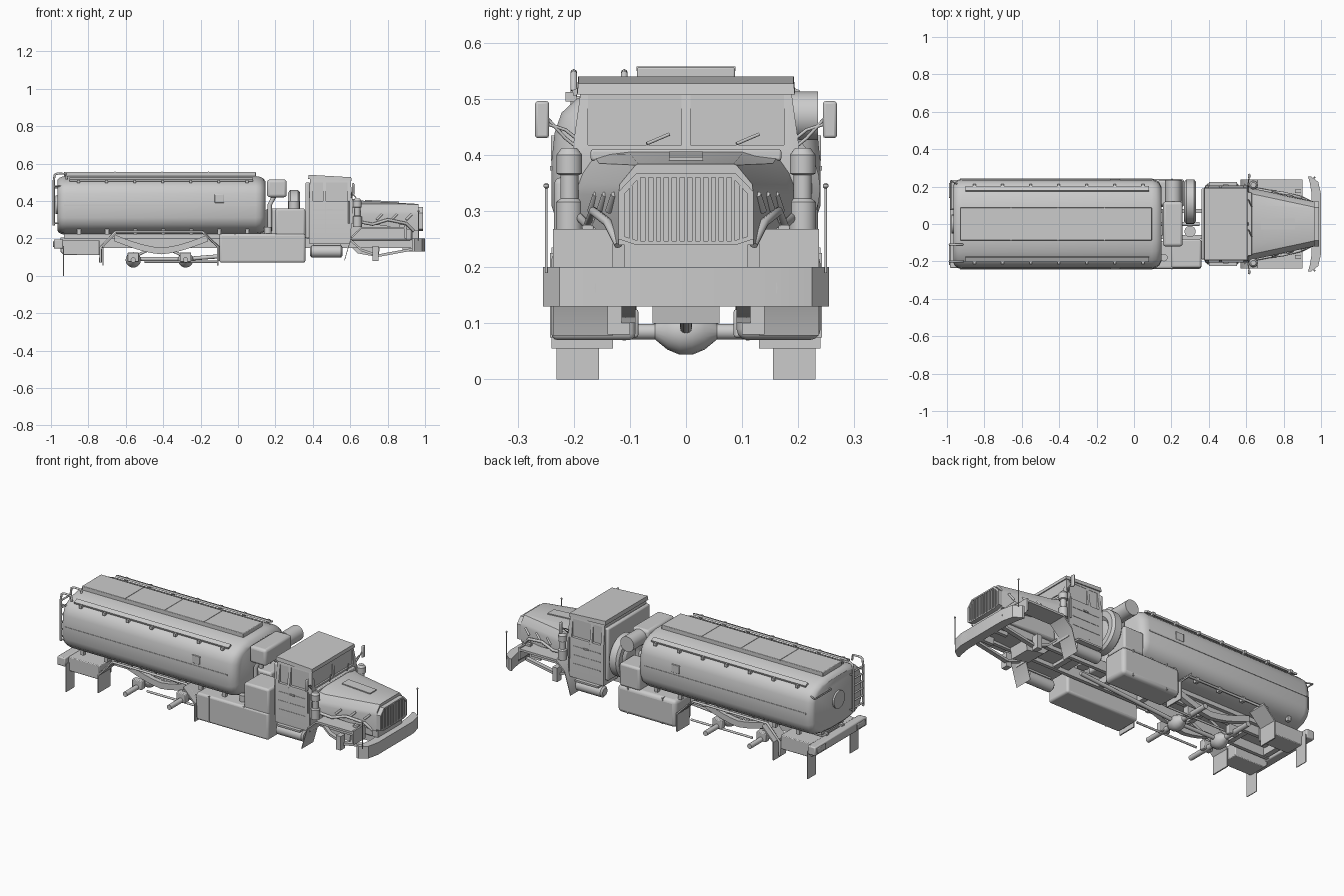
import bpy, bmesh, math
from mathutils import Vector

if "Cube" in bpy.data.objects:
    bpy.data.objects.remove(bpy.data.objects["Cube"])


def loft(name, rings, mirror=False, bevel=0, seg=2):
    """Skin closed rings of points, cap both ends."""
    bm = bmesh.new()
    vs = [[bm.verts.new(p) for p in r] for r in rings]
    for a, b in zip(vs, vs[1:]):
        for i in range(len(a)):
            j = (i + 1) % len(a)
            bm.faces.new((a[i], a[j], b[j], b[i]))
    bm.faces.new(vs[0])
    bm.faces.new(vs[-1])
    bmesh.ops.recalc_face_normals(bm, faces=bm.faces)
    me = bpy.data.meshes.new(name)
    bm.to_mesh(me)
    bm.free()
    ob = bpy.data.objects.new(name, me)
    bpy.context.collection.objects.link(ob)
    if bevel:
        m = ob.modifiers.new("bevel", 'BEVEL')
        m.width, m.segments = bevel, seg
    if mirror:
        m = ob.modifiers.new("mirror", 'MIRROR')
        m.use_axis = (False, True, False)
        m.use_mirror_merge = False
    return ob


def box(name, x, y, z, mirror=False, bevel=0, seg=2):
    return loft(name, [[(a, y[0], z[0]), (a, y[1], z[0]), (a, y[1], z[1]), (a, y[0], z[1])] for a in x],
                mirror, bevel, seg)


def prism(name, pts, y0, y1, mirror=False, bevel=0):
    """Side profile (x, z) extruded across y."""
    return loft(name, [[(x, y, z) for x, z in pts] for y in (y0, y1)], mirror, bevel)


def lathe(name, a, b, prof, mirror=False, n=20):
    """Round part from a to b; prof = (fraction, radius)."""
    a, b = Vector(a), Vector(b)
    q = (b - a).to_track_quat('Z', 'Y')
    rings = [[a.lerp(b, t) + q @ Vector((r * math.cos(k * math.tau / n), r * math.sin(k * math.tau / n), 0))
              for k in range(n)] for t, r in prof]
    return loft(name, rings, mirror)


def rod(name, a, b, r, mirror=False, n=12):
    return lathe(name, a, b, [(0, r), (1, r)], mirror, n)


def tube(name, pts, r, mirror=False):
    for s in ((1, -1) if mirror else (1,)):
        cu = bpy.data.curves.new(name, 'CURVE')
        cu.dimensions, cu.bevel_depth, cu.bevel_resolution, cu.use_fill_caps = '3D', r, 2, True
        sp = cu.splines.new('POLY')
        sp.points.add(len(pts) - 1)
        for p, c in zip(sp.points, pts):
            p.co = (c[0], c[1] * s, c[2], 1)
        bpy.context.collection.objects.link(bpy.data.objects.new(name, cu))


def strip(pts, t):
    """Close an open (x, z) path into a thin plate profile."""
    return pts + [(x, z - t) for x, z in reversed(pts)]


def cut(target, cutter):
    cutter.hide_render = True
    cutter.display_type = 'WIRE'
    m = target.modifiers.new("cut", 'BOOLEAN')
    m.operation, m.object, m.solver = 'DIFFERENCE', cutter, 'EXACT'


# tank shell
half = [(.09, .533), (.15, .52), (.195, .5), (.222, .475), (.234, .44), (.24, .385), (.24, .31),
        (.228, .275), (.195, .245), (.14, .228), (.07, .22)]
sec = half + [(-y, z) for y, z in reversed(half)]
loft("tank", [[(x, y * s, .375 + (z - .375) * s) for y, z in sec] for x, s in
              ((-.965, .87), (-.958, .93), (-.94, .985), (-.92, 1), (.095, 1), (.118, .975), (.136, .92), (.147, .82))])
box("tank_walkway", (-.93, .095), (-.087, .087), (.52, .556), bevel=.003)
for i in range(3):
    box("walkway_joint", (-.66 + i * .25, -.655 + i * .25), (-.088, .088), (.55, .558))
loft("tank_side_rail", [[(x, .175, .515), (x, .2, .505), (x, .203, .515), (x, .178, .526)] for x in (-.9, .08)], True)
box("tank_belt", (-.93, .1), (.236, .2425), (.372, .38), True)
for i in range(7):
    x = -.86 + i * .15
    box("tank_clamp", (x, x + .015), (.195, .215), (.495, .512), True)
    box("tank_lower_bracket", (x, x + .02), (.18, .2), (.222, .25), True)
box("tank_side_placard", (-.125, -.075), (.225, .241), (.39, .435), True, .002)
lathe("rear_manhole", (-.96, 0, .38), (-.975, 0, .38), [(0, .05), (1, .05)])
prism("tank_cradle", [(-.93, .2), (.12, .2), (.12, .235), (-.93, .235)], -.1, .1)

# ladder at the rear
for y in (-.2, -.11):
    tube("ladder_rail", [(-.985, y, .27), (-.985, y, .51), (-.98, y, .54), (-.965, y, .547), (-.92, y, .545),
                         (-.915, y, .515)], .006)
for i in range(6):
    z = .29 + i * .042
    rod("ladder_rung", (-.985, -.2, z), (-.985, -.11, z), .005)
for z in (.28, .48):
    for y in (-.2, -.11):
        rod("ladder_standoff", (-.985, y, z), (-.94, y, z), .004)
rod("rear_grab_handle", (-.98, .08, .47), (-.98, .23, .47), .004)
for y in (.08, .23):
    rod("grab_handle_post", (-.98, y, .47), (-.93, y * .9, .47), .004)

# chassis
box("chassis_rail", (-.95, .93), (.06, .08), (.15, .205), True)
for x in (-.93, -.7, -.42, -.1, .15, .45, .6):
    box("cross_member", (x, x + .03), (-.065, .065), (.155, .195))
box("rear_bumper", (-.985, -.935), (-.235, .235), (.145, .195), bevel=.006)
box("rear_light", (-.99, -.98), (.14, .22), (.155, .185), True, .003)
prism("rear_locker", [(-.93, .11), (-.74, .11), (-.74, .19), (-.95, .19), (-.95, .13)], .09, .2, True, .004)
box("rear_flap", (-.935, -.931), (.155, .231), (0, .16), True)
# mudguards round the bogie
prism("bogie_guard_rear", [(-.725, .055), (-.718, .055), (-.718, .155), (-.65, .225), (-.65, .235), (-.725, .16)],
      .13, .24, True)
prism("bogie_guard_front", [(-.105, .055), (-.112, .055), (-.112, .155), (-.18, .225), (-.18, .235), (-.105, .16)],
      .13, .24, True)
tube("guard_bracket", [(-.735, .2, .07), (-.735, .2, .15), (-.655, .2, .235), (-.19, .2, .235), (-.1, .2, .15),
                       (-.1, .2, .08)], .007, True)
# bogie springs, axles and shafts
arc = [(-.66 + i * .05, .165 - .05 * math.sin(math.pi * i / 10) + .02 * abs(i - 5) / 5) for i in range(11)]
prism("leaf_spring", [(x, z + .035) for x, z in reversed(arc)] + arc, .088, .115, True)
for x in (-.56, -.28):
    rod("rear_axle", (x, -.225, .085), (x, .225, .085), .014, n=16)
    lathe("differential", (x, -.055, .085), (x, .055, .085),
          [(0, .014), (.2, .032), (.4, .041), (.6, .041), (.8, .032), (1, .014)])
    box("axle_seat", (x - .03, x + .03), (.085, .12), (.075, .125), True, .004)
    rod("torque_rod", (x, .05, .1), (-.42, .05, .165), .007, True)
rod("drive_shaft", (-.56, 0, .09), (-.28, 0, .09), .011)
rod("front_shaft", (-.28, 0, .09), (.35, 0, .14), .011)
rod("brake_pipe", (-.5, .11, .075), (-.11, .11, .075), .006, True)

# side lockers and equipment behind the cab
box("right_locker", (-.1, .36), (-.24, -.09), (.07, .225), bevel=.012, seg=3)
box("right_tall_locker", (.2, .36), (-.235, -.08), (.2, .36), bevel=.012, seg=3)
box("left_fuel_tank", (-.1, .27), (.09, .24), (.07, .225), bevel=.02, seg=3)
box("left_tall_locker", (.13, .26), (.1, .235), (.22, .35), bevel=.012, seg=3)
for x in (-.02, .2):
    box("locker_strap", (x, x + .006), (.1, .242), (.075, .225), True)
lathe("spare_wheel", (.268, .12, .34), (.332, .12, .34),
      [(0, .045), (.15, .06), (0, .075), (0, .105), (.18, .119), (.82, .119), (1, .105), (1, .075), (.8, .06), (.9, .035)], n=32)
box("air_cleaner_housing", (.155, .26), (-.12, .12), (.42, .515), bevel=.015, seg=3)
rod("air_cleaner_drum", (.21, .12, .47), (.21, .235, .47), .043, n=24)
box("pump_unit", (.15, .25), (-.06, .08), (.2, .36), bevel=.01)
for y in (-.08, -.03, .04, .09):
    tube("pump_pipe", [(.17, y, .24), (.17, y, .38), (.2, y, .44)], .012)
rod("exhaust_drum", (.3, -.04, .21), (.3, -.04, .4), .03, n=24)
rod("locker_filler", (.16, -.18, .22), (.16, -.18, .26), .02)

# cab
def cab_ring(z, xb, xf, w):
    return [(xb, -w, z), (xf, -w, z), (xf, w, z), (xb, w, z)]


cab = loft("cab", [cab_ring(.172, .38, .6, .205), cab_ring(.39, .38, .615, .205), cab_ring(.525, .385, .6, .186)])
for s in (-1, 1):
    y = sorted((s * .008, s * .175))
    cut(cab, box("windscreen_cutter", (.602, .65), y, (.418, .508)))
    y = sorted((s * .188, s * .25))
    cut(cab, box("side_window_cutter", (.47, .585), y, (.4, .5)))
    cut(cab, box("rear_side_window_cutter", (.4, .455), y, (.4, .5)))
loft("cab_roof", [[(.375, -w, .518), (.608, -w, .508), (.608, w, .508), (.375, w, .518)] for w in (.194,)] +
     [[(.378, -w, .54), (.605, -w, .527), (.605, w, .527), (.378, w, .54)] for w in (.192,)])
box("cab_rear_pillar", (.36, .385), (-.19, .19), (.2, .5), bevel=.008)
for x in (.465, .597):
    box("door_seam", (x, x + .003), (.2, .2065), (.2, .39), True)
box("door_handle", (.475, .505), (.2, .212), (.35, .358), True)
for z in (.25, .3, .35):
    box("door_rib", (.4, .57), (.2, .207), (z, z + .004), True)
rod("grab_rail", (.592, .212, .28), (.592, .212, .4), .004, True)
lathe("step_cylinder", (.385, .185, .13), (.56, .185, .13), [(0, .022), (.05, .032), (.95, .032), (1, .022)], True)
box("cab_step", (.4, .55), (.17, .225), (.162, .172), True)
for y in (.06, -.1):
    rod("wiper", (.63, y + .03, .42), (.612, y + .07, .437), .003)

# bonnet, lofted from cowl to grille
def hood(x, pts):
    return [(x, y, z) for y, z in pts] + [(x, -y, z) for y, z in reversed(pts)]


loft("bonnet", [hood(.605, [(.1, .408), (.165, .4), (.185, .37), (.2, .33), (.2, .28)]),
                hood(.66, [(.1, .402), (.155, .385), (.178, .35), (.185, .33), (.185, .285)]),
                hood(.965, [(.085, .384), (.09, .382), (.118, .348), (.12, .33), (.12, .24)])])
grille = [(.09, .24), (.12, .25), (.12, .335), (.088, .368)]
loft("grille_surround", [hood(.96, grille), hood(.99, grille),
                         hood(.99, [(.085, .247), (.11, .255), (.11, .33), (.083, .36)]),
                         hood(.975, [(.085, .247), (.11, .255), (.11, .33), (.083, .36)])])
for i in range(15):
    y = -.098 + i * .014
    box("grille_bar", (.972, .988), (y - .003, y + .003), (.247, .36 if abs(y) < .09 else .345))
prism("bonnet_vent", [(.68, .398), (.86, .388), (.86, .396), (.68, .406)], -.03, .03)
box("cowl", (.6, .63), (-.17, .17), (.39, .41), bevel=.004)
box("engine_block", (.6, .93), (-.1, .1), (.19, .3), bevel=.01)
prism("oil_pan", [(.6, .16), (.64, .12), (.75, .1), (.76, .16), (.93, .17), (.93, .21), (.6, .21)], -.06, .06)
box("radiator_base", (.93, .965), (-.11, .11), (.2, .25))
tube("engine_pipe", [(.64, .19, .29), (.72, .175, .275), (.8, .165, .3), (.9, .14, .28), (.94, .12, .24)], .008, True)
for x in (.74, .82, .9):
    rod("bonnet_latch", (x, .17 - (x - .74) * .2, .3), (x + .03, .16 - (x - .74) * .2, .33), .006, True)

# front fenders
prism("front_fender", strip([(.9, .2), (.89, .262), (.66, .262), (.605, .21), (.57, .09)], .012), .13, .237, True)
box("fender_front_face", (.89, .9), (.13, .237), (.2, .268), True)
prism("fender_brace", strip([(.6, .2), (.66, .145), (.75, .115), (.94, .15)], .014), .09, .115, True)
box("fender_bracket", (.72, .75), (.1, .14), (.08, .16), True)
box("marker_lamp", (.86, .89), (.165, .185), (.26, .275), True, .002)
box("tow_bracket", (.88, .95), (.045, .065), (.13, .23), True)

# stack beside each side of the cab
lathe("intake_stack", (.638, .208, .262), (.638, .208, .412),
      [(0, .024), (.36, .024), (.4, .016), (.68, .016), (.7, .023), (.92, .023), (1, .014)], True, 24)

# bumper, lamps, marker rods
plan = [(1, -.16), (.985, -.225), (.945, -.255), (.93, -.255), (.94, -.22), (.95, -.16)]
plan = plan + [(x, -y) for x, y in reversed(plan)]
loft("front_bumper", [[(x, y, z) for x, y in plan] for z in (.13, .2)])
rod("headlamp", (.97, .135, .163), (1.0, .135, .163), .028, True, 24)
box("bumper_hook", (.99, 1.0), (-.02, .02), (.166, .182), bevel=.003)
box("bumper_plate", (.99, 1.0), (.018, .055), (.135, .152))
rod("marker_rod", (.965, .249, .19), (.965, .249, .342), .0025, True)
lathe("marker_rod_tip", (.965, .249, .34), (.965, .249, .35), [(0, .002), (.3, .005), (.7, .005), (1, .002)], True)

# mirrors
box("mirror", (.61, .622), (.244, .269), (.43, .496), True, .005)
tube("mirror_arm", [(.605, .19, .41), (.61, .215, .43), (.616, .256, .475)], .003, True)
tube("mirror_stay", [(.605, .19, .425), (.61, .215, .445), (.616, .256, .458)], .003, True)

# smooth round parts, keep sharp edges
for ob in bpy.data.objects:
    ob.select_set(ob.type == 'MESH' and not ob.hide_render)
bpy.context.view_layer.objects.active = bpy.data.objects["tank"]
bpy.ops.object.shade_smooth_by_angle(angle=math.radians(32))
